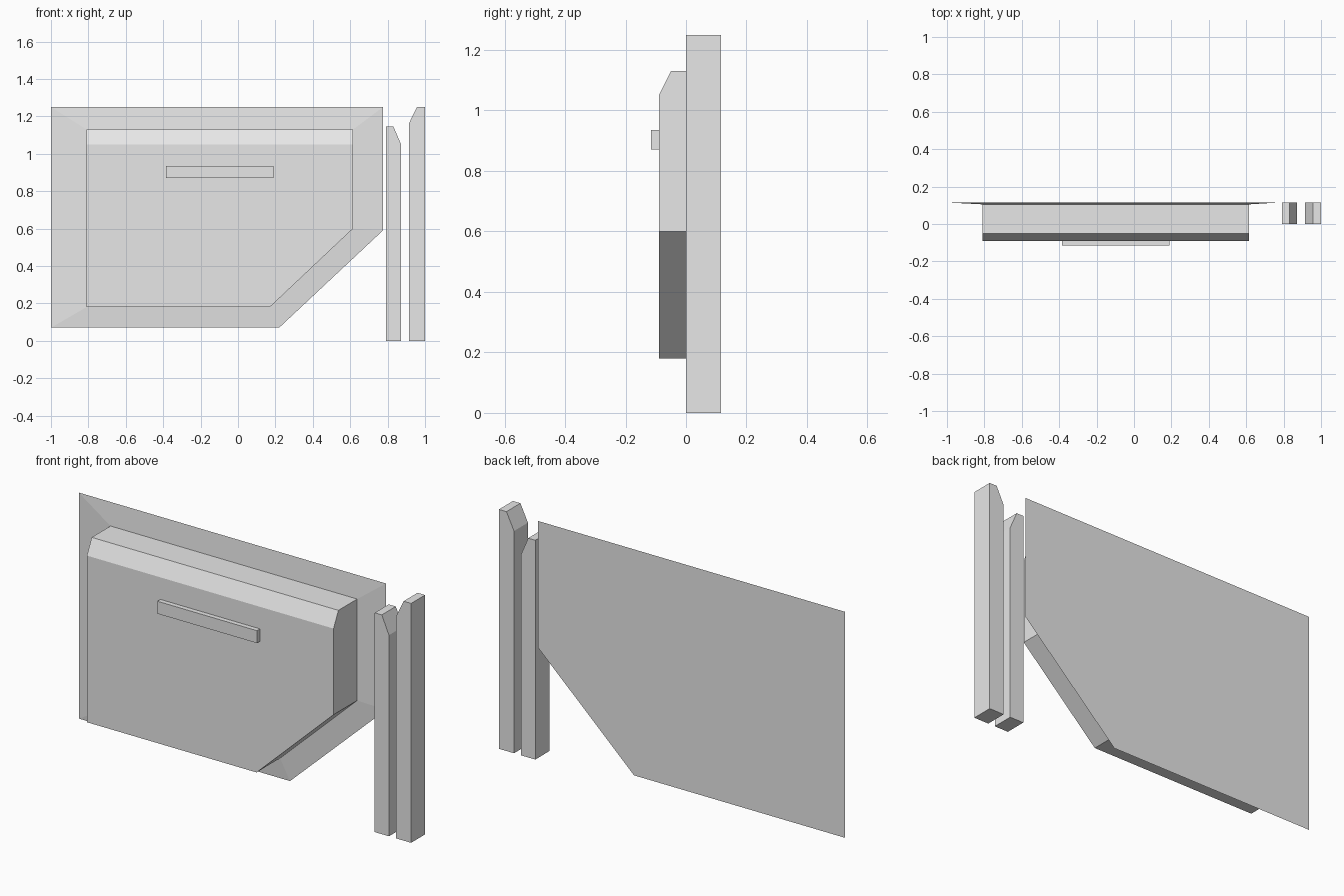
import bpy
import bmesh

cube = bpy.data.objects.get("Cube")
if cube:
    bpy.data.objects.remove(cube, do_unlink=True)

# Single plain grey material
grey = bpy.data.materials.new("plain grey")
grey.use_nodes = True
colour = (0.8, 0.8, 0.8, 1)
grey.diffuse_color = colour
grey.node_tree.nodes["Principled BSDF"].inputs["Base Color"].default_value = colour


def loft(name, sections):
    """Skin (y, [(x, z), ...]) sections from front to back and cap both ends."""
    bm = bmesh.new()
    rings = [[bm.verts.new((x, y, z)) for x, z in outline] for y, outline in sections]
    for a, b in zip(rings, rings[1:]):
        for i in range(len(a)):
            j = (i + 1) % len(a)
            bm.faces.new((a[i], a[j], b[j], b[i]))
    bm.faces.new(rings[0])
    bm.faces.new(rings[-1])
    bmesh.ops.recalc_face_normals(bm, faces=bm.faces[:])
    mesh = bpy.data.meshes.new(name)
    bm.to_mesh(mesh)
    bm.free()
    mesh.materials.append(grey)
    obj = bpy.data.objects.new(name, mesh)
    bpy.context.collection.objects.link(obj)
    return obj


def panel_outline(left, right, bottom, top, cut_x, cut_z):
    """Rectangle with its lower corner on the +x side cut off."""
    return [(left, bottom), (cut_x, bottom), (right, cut_z), (right, top), (left, top)]


# Raised panel with sloped top edge, flaring into a thin rear flange
BACK = 0.115
body = dict(left=-0.81, right=0.615, bottom=0.18, cut_x=0.17, cut_z=0.60)
loft("panel", [
    (-0.09, panel_outline(top=1.05, **body)),
    (-0.05, panel_outline(top=1.13, **body)),
    (0.105, panel_outline(top=1.13, **body)),
    (BACK, panel_outline(-1.0, 0.775, 0.07, 1.25, 0.22, 0.59)),
])

# Slim handle bar on the panel front
bar = [(-0.385, 0.87), (0.19, 0.87), (0.19, 0.935), (-0.385, 0.935)]
loft("handle_bar", [(-0.115, bar), (-0.09, bar)])

# Two posts with facing bevelled tops: flat edge, bevelled edge, height, shoulder
for name, flat, bevel, height, shoulder in [
    ("inner_post", 0.79, 0.872, 1.145, 1.05),
    ("outer_post", 1.0, 0.913, 1.25, 1.16),
]:
    middle = (flat + bevel) / 2
    outline = [(flat, 0), (bevel, 0), (bevel, shoulder), (middle, height), (flat, height)]
    loft(name, [(0, outline), (BACK, outline)])
